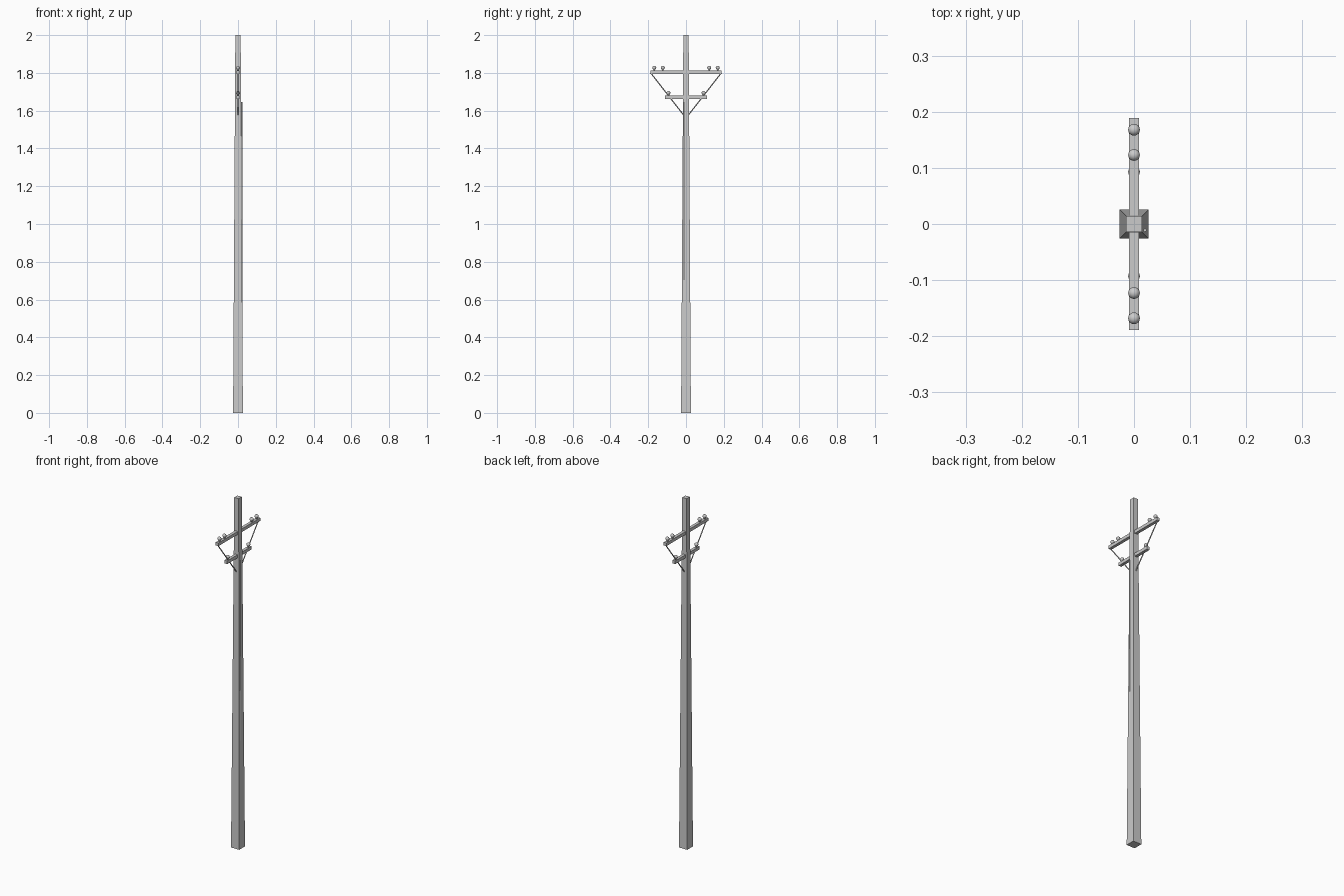
import bpy, bmesh, math
from mathutils import Vector

if "Cube" in bpy.data.objects:
    bpy.data.objects.remove(bpy.data.objects["Cube"])


def add_mesh(name, bm):
    bmesh.ops.recalc_face_normals(bm, faces=bm.faces)
    mesh = bpy.data.meshes.new(name)
    bm.to_mesh(mesh)
    bm.free()
    obj = bpy.data.objects.new(name, mesh)
    bpy.context.collection.objects.link(obj)
    return obj


def box(name, size, loc):
    bm = bmesh.new()
    bmesh.ops.create_cube(bm, size=1)
    bmesh.ops.scale(bm, vec=size, verts=bm.verts)
    bmesh.ops.translate(bm, vec=loc, verts=bm.verts)
    return add_mesh(name, bm)


def rod(name, a, b, radius, sides=8):
    a, b = Vector(a), Vector(b)
    bm = bmesh.new()
    bmesh.ops.create_cone(bm, cap_ends=True, segments=sides, radius1=radius,
                          radius2=radius, depth=(b - a).length)
    obj = add_mesh(name, bm)
    obj.rotation_mode = 'QUATERNION'
    obj.rotation_quaternion = (b - a).to_track_quat('Z', 'Y')
    obj.location = (a + b) / 2
    return obj


def lathe(name, profile, loc, sides=16):
    bm = bmesh.new()
    verts = [bm.verts.new((r, 0, z)) for r, z in profile]
    edges = [bm.edges.new(p) for p in zip(verts, verts[1:])]
    bmesh.ops.spin(bm, geom=verts + edges, cent=(0, 0, 0), axis=(0, 0, 1),
                   angle=math.tau, steps=sides)
    bmesh.ops.remove_doubles(bm, verts=bm.verts, dist=1e-5)
    bmesh.ops.translate(bm, vec=loc, verts=bm.verts)
    for f in bm.faces:
        f.smooth = True
    return add_mesh(name, bm)


# Tapered square pole
bm = bmesh.new()
bmesh.ops.create_cube(bm, size=2)
for v in bm.verts:
    top = v.co.z > 0
    half = 0.014 if top else 0.026
    v.co = (v.co.x * half, v.co.y * half, 2.0 if top else 0.0)
add_mesh("pole", bm)

# Crossarms running along y
box("upper_crossarm", (0.017, 0.378, 0.018), (0, 0, 1.803))
box("lower_crossarm", (0.017, 0.22, 0.018), (0, 0, 1.67))

# Insulators: narrow pin under a flared skirt and dome
insulator = [(0, -0.002), (0.005, -0.002), (0.005, 0.006), (0.008, 0.008),
             (0.0105, 0.013), (0.0105, 0.017), (0.0085, 0.021),
             (0.005, 0.024), (0, 0.025)]
for label, z, offsets in (("upper", 1.812, (0.123, 0.168)),
                          ("lower", 1.679, (0.093,))):
    for y in offsets:
        for side in (-1, 1):
            lathe(f"{label}_insulator", insulator, (0, side * y, z))

# Diagonal braces from arm tips to the pole
for side in (-1, 1):
    rod("brace", (0, side * 0.187, 1.80), (0, side * 0.005, 1.567), 0.003)

# Thin vertical conduit emerging from the tapered right face
rod("conduit", (0.0195, -0.011, 0.55), (0.0195, -0.011, 1.645), 0.003)
